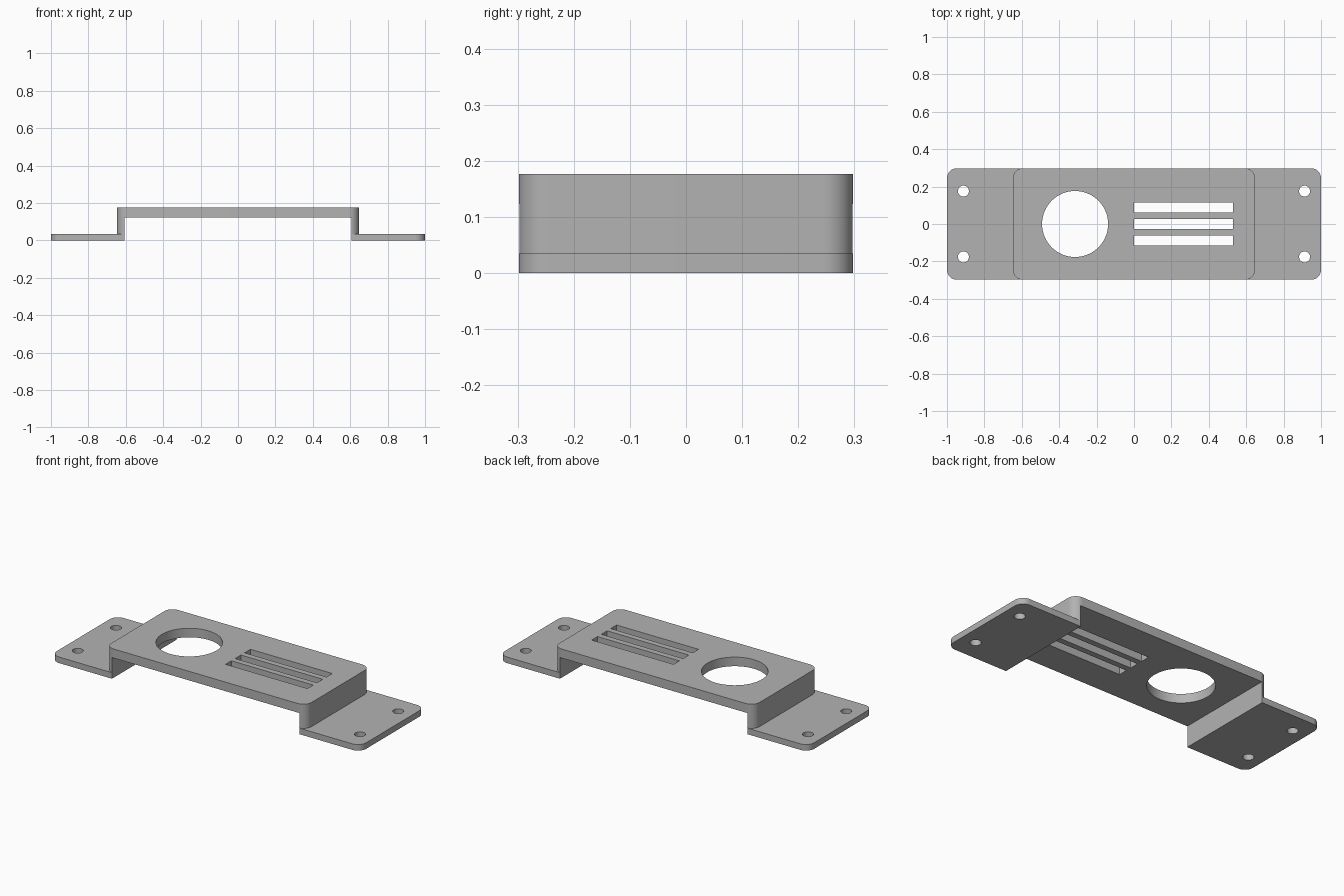
import bpy
import bmesh
from math import cos, sin, pi

HALF_Y = 0.298      # half depth of the bracket
TOP = 0.1765        # full height
SHEET = 0.0353      # flange thickness
UNDER = 0.1235      # underside of the raised deck
BLOCK_X = 0.647     # outer half width of the raised part
INNER_X = 0.606     # inner half width between the legs

scene = bpy.context.scene
if "Cube" in bpy.data.objects:
    bpy.data.objects.remove(bpy.data.objects["Cube"], do_unlink=True)

grey = bpy.data.materials.new("plain grey")
grey.use_nodes = True
colour = (0.45, 0.45, 0.45, 1)
grey.diffuse_color = colour
grey.node_tree.nodes["Principled BSDF"].inputs["Base Color"].default_value = colour


def prism(name, outline, z0, z1):
    """Extrude a closed outline between two heights."""
    bm = bmesh.new()
    face = bm.faces.new([bm.verts.new((x, y, z0)) for x, y in outline])
    side = bmesh.ops.extrude_face_region(bm, geom=[face])["geom"]
    verts = [v for v in side if isinstance(v, bmesh.types.BMVert)]
    bmesh.ops.translate(bm, verts=verts, vec=(0, 0, z1 - z0))
    bmesh.ops.recalc_face_normals(bm, faces=bm.faces)
    mesh = bpy.data.meshes.new(name)
    bm.to_mesh(mesh)
    bm.free()
    mesh.materials.append(grey)
    obj = bpy.data.objects.new(name, mesh)
    scene.collection.objects.link(obj)
    return obj


def rectangle(x0, x1, y0, y1):
    return [(x0, y0), (x1, y0), (x1, y1), (x0, y1)]


def circle(x, y, r, n):
    return [(x + r * cos(2 * pi * i / n), y + r * sin(2 * pi * i / n)) for i in range(n)]


def rounded(hx, hy, r, steps=10):
    """Centred rectangle with rounded corners."""
    points = []
    for q, (sx, sy) in enumerate([(1, 1), (-1, 1), (-1, -1), (1, -1)]):
        for i in range(steps + 1):
            a = (q + i / steps) * pi / 2
            points.append((sx * (hx - r) + r * cos(a), sy * (hy - r) + r * sin(a)))
    return points


def combine(target, tool, operation):
    mod = target.modifiers.new(tool.name, "BOOLEAN")
    mod.operation = operation
    mod.solver = "EXACT"
    mod.object = tool
    bpy.context.view_layer.objects.active = target
    bpy.ops.object.modifier_apply(modifier=mod.name)
    bpy.data.objects.remove(tool, do_unlink=True)


# Mounting flanges and the raised block
bracket = prism("mounting_bracket", rounded(1, HALF_Y, 0.053), 0, SHEET)
block = prism("raised_block", rounded(BLOCK_X, HALF_Y, 0.053), SHEET / 2, TOP)
combine(bracket, block, "UNION")

# Open channel under the deck
combine(bracket, prism("channel", rectangle(-INNER_X, INNER_X, -1, 1), -1, UNDER), "DIFFERENCE")

# Large round opening
combine(bracket, prism("round_opening", circle(-0.315, 0, 0.1765, 64), -1, 1), "DIFFERENCE")

# Three vent slots
for y in (-0.088, 0, 0.088):
    slot = prism("vent_slot", rectangle(0, 0.529, y - 0.027, y + 0.027), -1, 1)
    combine(bracket, slot, "DIFFERENCE")

# Four screw holes
for x in (-0.912, 0.912):
    for y in (-0.176, 0.176):
        combine(bracket, prism("screw_hole", circle(x, y, 0.0294, 32), -1, 1), "DIFFERENCE")

# Smooth the curved walls, keep the edges crisp
bpy.ops.object.select_all(action="DESELECT")
bracket.select_set(True)
bpy.context.view_layer.objects.active = bracket
bpy.ops.object.shade_smooth_by_angle(angle=pi / 6)
